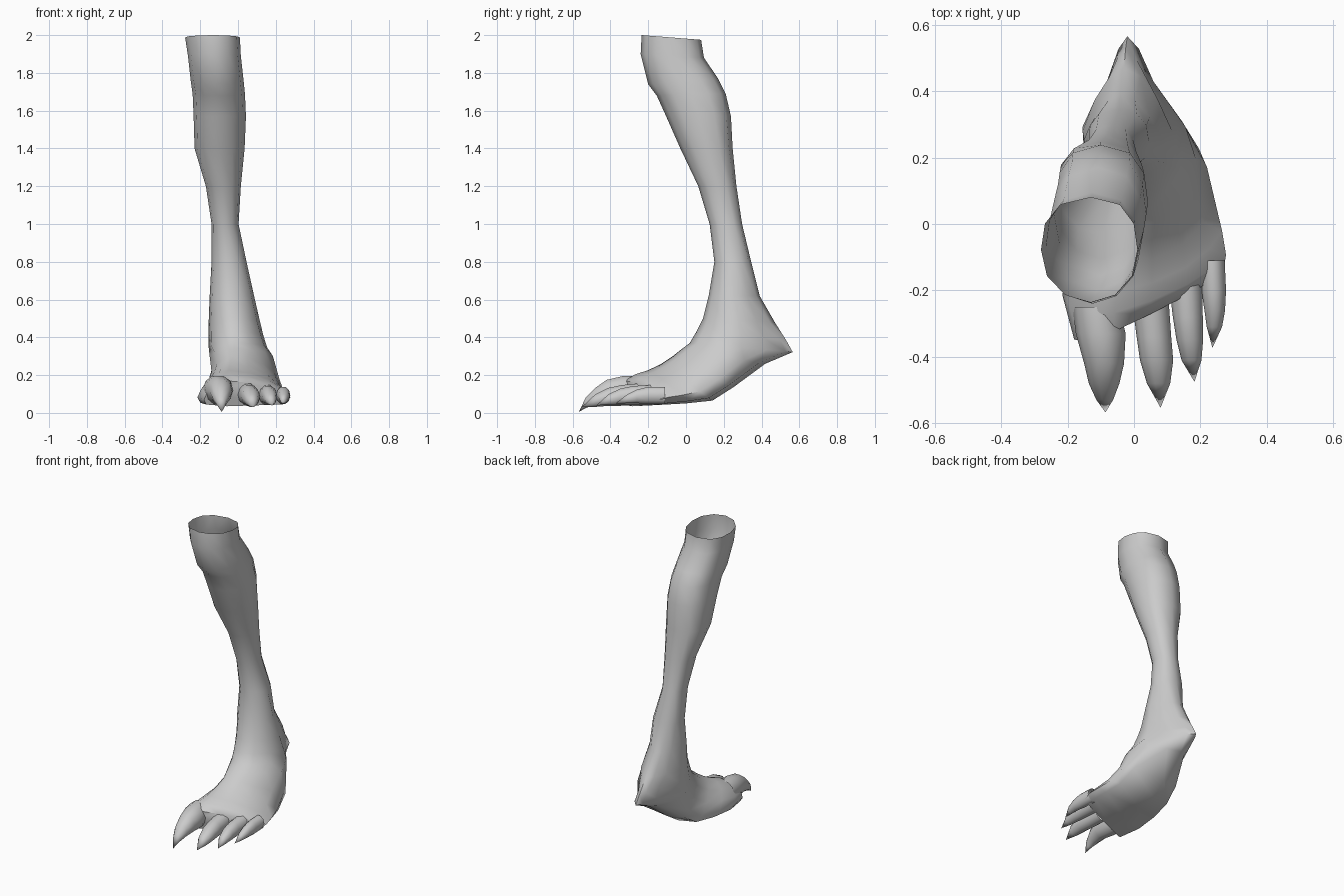
import bpy, bmesh, math


def skin(name, rings, cap_end=False, tip=None):
    """Bridge equal-length point rings into a smooth-shaded skin."""
    bm = bmesh.new()
    loops = [[bm.verts.new(p) for p in r] for r in rings]
    n = len(loops[0])
    for a, b in zip(loops, loops[1:]):
        for i in range(n):
            j = (i + 1) % n
            bm.faces.new((a[i], a[j], b[j], b[i]))
    last = loops[-1]
    if tip:
        t = bm.verts.new(tip)
        for i in range(n):
            bm.faces.new((last[i], last[(i + 1) % n], t))
    elif cap_end:
        bm.faces.new(last)
    bmesh.ops.recalc_face_normals(bm, faces=bm.faces)
    me = bpy.data.meshes.new(name)
    bm.to_mesh(me)
    bm.free()
    ob = bpy.data.objects.new(name, me)
    bpy.context.collection.objects.link(ob)
    for o in bpy.context.selected_objects:
        o.select_set(False)
    ob.select_set(True)
    bpy.context.view_layer.objects.active = ob
    bpy.ops.object.shade_smooth_by_angle(angle=math.radians(60))
    return ob


STEPS = (0.07, 0.25, 0.5, 0.75, 0.93)
# Width profiles from the front (or top) of a ring to its back (or sole)
LEG = (0.52, 0.88, 1, 0.92, 0.62)
ANKLE = (0.5, 0.88, 1, 0.7, 0.35)
HEEL = (0.5, 0.9, 1, 0.45, 0.2)
ARCH = (0.45, 0.8, 1, 0.8, 0.4)
FOOT = (0.33, 0.65, 0.88, 1, 0.9)


def leg_ring(fy, fz, by, bz, xl, xr, c, prof, skew=0.0):
    def pt(t, x):
        return (x, fy + (by - fy) * t + skew * (x + 0.03), fz + (bz - fz) * t)
    right = [pt(t, c + w * (xr - c)) for t, w in zip(STEPS, prof)]
    left = [pt(t, c + w * (xl - c)) for t, w in zip(STEPS, prof)]
    return [pt(0, c)] + right + [pt(1, c)] + left[::-1]


# Leg and foot: rings swing from horizontal at the knee to upright at the toes
sections = [
    (-.235, 2.0, .08, 1.975, -.28, .01, -.13, LEG),
    (-.24, 1.9, .095, 1.88, -.265, .015, -.125, LEG),
    (-.20, 1.74, .17, 1.77, -.25, .03, -.11, LEG),
    (-.155, 1.68, .21, 1.69, -.24, .037, -.10, LEG),
    (-.105, 1.57, .238, 1.57, -.235, .042, -.10, LEG),
    (-.03, 1.4, .247, 1.4, -.23, .035, -.10, LEG),
    (.065, 1.2, .267, 1.2, -.17, .015, -.08, LEG),
    (.125, 1.0, .297, 1.0, -.14, .003, -.07, LEG),
    (.15, .8, .345, .8, -.14, .045, -.05, LEG),
    (.12, .62, .39, .62, -.15, .085, -.04, ANKLE),
    (.09, .5, .47, .48, -.155, .115, -.03, ANKLE),
    (.055, .43, .53, .385, -.155, .135, -.025, HEEL),
    (.02, .37, .565, .322, -.155, .155, -.02, HEEL),
    (-.02, .34, .42, .26, -.15, .185, -.02, ARCH),
    (-.07, .30, .25, .135, -.155, .22, -.03, FOOT),
    (-.13, .26, .14, .065, -.175, .243, -.04, FOOT),
    (-.2, .225, .0, .05, -.205, .265, -.05, FOOT, .1),
    (-.26, .205, -.14, .042, -.215, .277, -.06, FOOT, .25),
    (-.31, .17, -.27, .035, -.18, .268, -.06, FOOT, .45),
]
skin("leg_and_foot", [leg_ring(*s) for s in sections], cap_end=True)


def toe_ring(x, y, hw, top, bottom):
    mid, hz = (top + bottom) / 2, (top - bottom) / 2
    return [(x + hw * math.cos(a), y, mid + hz * math.sin(a))
            for a in (i * math.tau / 10 for i in range(10))]


# Toes: each row is x, y, half width, top, bottom; the claw tip comes last
toes = {
    "big_toe": ([(-.115, -.25, .07, .20, .05), (-.10, -.33, .075, .20, .04),
                 (-.09, -.42, .06, .178, .045), (-.09, -.48, .046, .135, .04),
                 (-.088, -.53, .025, .085, .025)], (-.086, -.567, .005)),
    "second_toe": ([(.05, -.24, .055, .16, .04), (.06, -.34, .052, .15, .035),
                    (.068, -.41, .05, .135, .035), (.074, -.48, .035, .10, .03)],
                   (.08, -.553, .03)),
    "third_toe": ([(.155, -.18, .05, .15, .04), (.162, -.28, .045, .145, .04),
                   (.168, -.35, .04, .13, .04), (.173, -.41, .03, .10, .04)],
                  (.182, -.475, .04)),
    "little_toe": ([(.235, -.11, .038, .14, .045), (.24, -.2, .037, .14, .045),
                    (.243, -.26, .031, .125, .05), (.242, -.31, .023, .10, .05)],
                   (.236, -.373, .05)),
}
for name, (rows, tip) in toes.items():
    skin(name, [toe_ring(*r) for r in rows], tip=tip)
